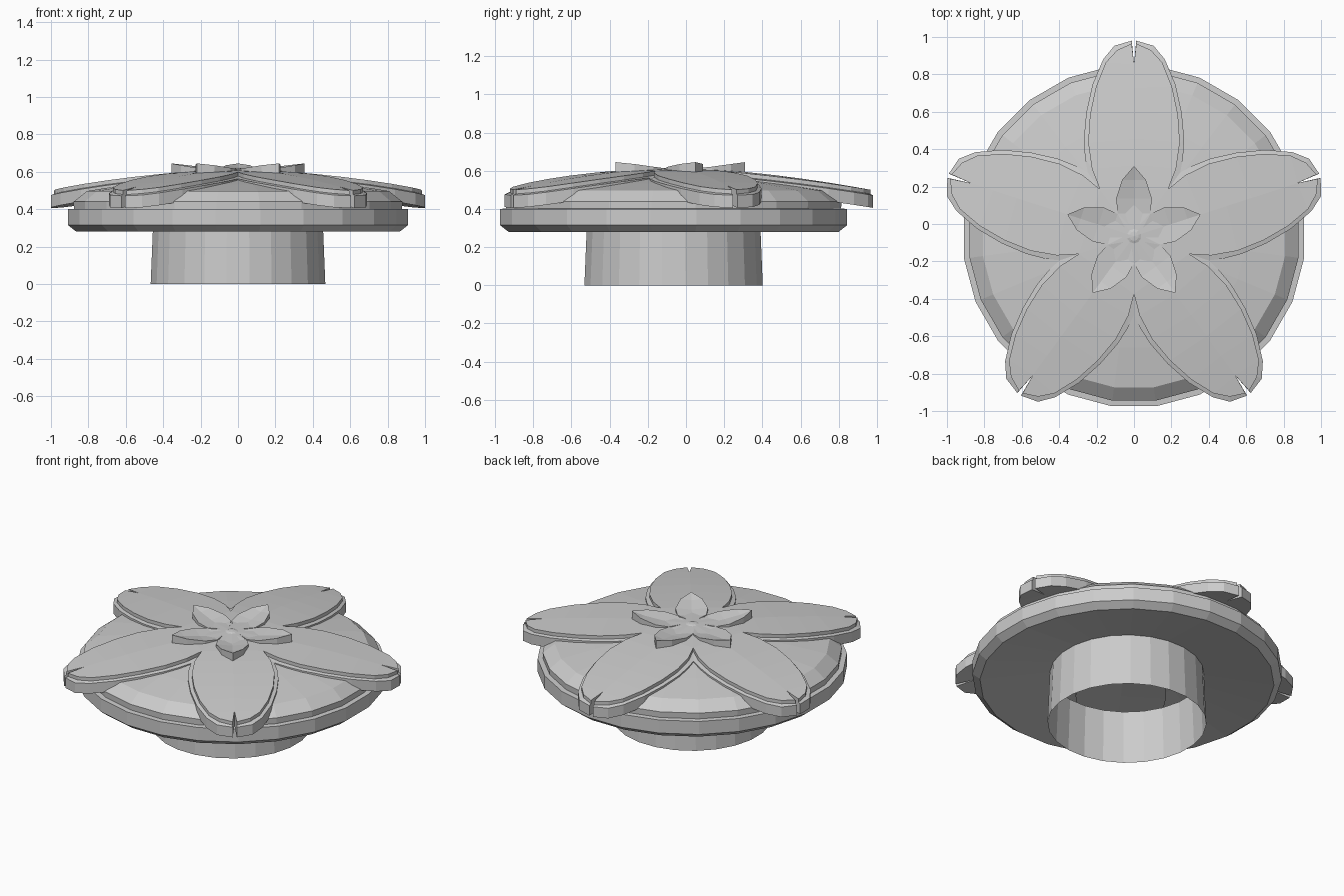
import bpy, bmesh, math
from mathutils import Matrix, Vector

cube = bpy.data.objects.get("Cube")
if cube:
    bpy.data.objects.remove(cube)

CENTRE = Vector((0, -0.065, 0))
GREY = (0.6, 0.6, 0.6, 1)
mat = bpy.data.materials.new("plain grey")
mat.use_nodes = True
mat.diffuse_color = GREY
mat.node_tree.nodes["Principled BSDF"].inputs["Base Color"].default_value = GREY


def finish(name, bm):
    mesh = bpy.data.meshes.new(name)
    bm.to_mesh(mesh)
    bm.free()
    mesh.materials.append(mat)
    obj = bpy.data.objects.new(name, mesh)
    obj.location = CENTRE
    bpy.context.collection.objects.link(obj)


def lathe(name, profile, sides=24):
    """Turn an (r, z) profile around the vertical axis."""
    bm = bmesh.new()
    rings = []
    for r, z in profile:
        rings.append([bm.verts.new((r * math.cos(a), r * math.sin(a), z))
                      for a in (math.tau * (i + 0.5) / sides for i in range(sides))])
    for low, high in zip(rings, rings[1:]):
        for i in range(sides):
            j = (i + 1) % sides
            bm.faces.new((low[i], low[j], high[j], high[i]))
    bmesh.ops.remove_doubles(bm, verts=bm.verts, dist=0.0005)
    finish(name, bm)


def face(bm, points):
    bm.faces.new([bm.verts.new(p) for p in points])


def strip(bm, a, b):
    """Skin two point rows of the same length."""
    for i in range(len(a) - 1):
        quad = []
        for p in (a[i], a[i + 1], b[i + 1], b[i]):
            if p not in quad:
                quad.append(p)
        if len(quad) > 2:
            face(bm, quad)


def five_petals(name, half):
    """Mirror a half petal and repeat it around the centre."""
    for k in range(5):
        bm = bmesh.new()
        half(bm)
        geom = bmesh.ops.duplicate(bm, geom=bm.verts[:] + bm.edges[:] + bm.faces[:])["geom"]
        copied = [g for g in geom if isinstance(g, bmesh.types.BMVert)]
        bmesh.ops.scale(bm, vec=(-1, 1, 1), verts=copied)
        bmesh.ops.rotate(bm, verts=bm.verts, matrix=Matrix.Rotation(math.tau * k / 5, 3, 'Z'))
        bmesh.ops.remove_doubles(bm, verts=bm.verts, dist=0.0005)
        bmesh.ops.recalc_face_normals(bm, faces=bm.faces)
        finish(f"{name}_{k + 1}", bm)


def height(x, y, drop=0.0):
    return (x, y, 0.615 - 0.109 * math.hypot(x, y) ** 1.65 - drop)


# Points on the petal spine, the top edge and the outer rim
SPINE = [(0, 0), (0, .25), (0, .38), (0, .52), (0, .66), (0, .79), (0, .92), (.012, 1.03)]
EDGE = [(0, 0), (.182, .25), (.225, .36), (.245, .5), (.235, .65), (.203, .8), (.15, .93), (.09, .995)]
RIM = [(0, 0), (.247, .34), (.262, .42), (.268, .52), (.255, .66), (.222, .81), (.165, .945), (.105, 1.018)]
TIP = (.012, 1.045)


def big_half(bm):
    top_spine = [height(*p) for p in SPINE]
    top_edge = [height(*p) for p in EDGE]
    strip(bm, top_spine, top_edge)
    # Upright step, flat ledge and side wall, running to the notch
    border = EDGE[1:] + [SPINE[-1]]
    outline = RIM[1:] + [TIP]
    step_top = [height(*p) for p in border]
    step_foot = [height(*p, 0.022) for p in border]
    ledge = [height(*p, 0.026) for p in outline]
    base = [height(*p, 0.092) for p in outline]
    for upper, lower in ((step_top, step_foot), (step_foot, ledge), (ledge, base)):
        strip(bm, upper, lower)
    # Underside and notch wall
    low_spine = [height(*p, 0.092) for p in SPINE[:-1]] + [base[-1]]
    strip(bm, low_spine, [height(0, 0, 0.092)] + base[:-1])
    face(bm, [top_spine[-2], step_top[-1], step_foot[-1], ledge[-1], base[-1], low_spine[-2]])


def small_half(bm):
    rows = [(.03, 0, .611), (.12, .086, .613), (.2, .096, .621), (.3, .064, .635), (.375, 0, .645)]
    spine = [(0, v, z - (0.01 if w else 0)) for v, w, z in rows]
    edge = [(w, v, z) for v, w, z in rows]
    strip(bm, spine, edge)
    strip(bm, edge, [(x, y, 0.58) for x, y, z in edge])


# Hollow open stem, reaching up into the disc
lathe("stem_tube", [(.471, 0), (.457, .34)])

# Hollow rimmed disc: coned underside, chamfer, rim, upright shoulder and dome
lathe("domed_disc", [(.457, .34), (.872, .28), (.917, .315), (.917, .4), (.885, .402),
                     (.887, .44), (.815, .497), (.6, .532), (.42, .557), (0, .587)])

# Flower
five_petals("large_petal", big_half)
five_petals("small_petal", small_half)
lathe("flower_centre", [(.045, .611), (.025, .618), (0, .621)], 10)
